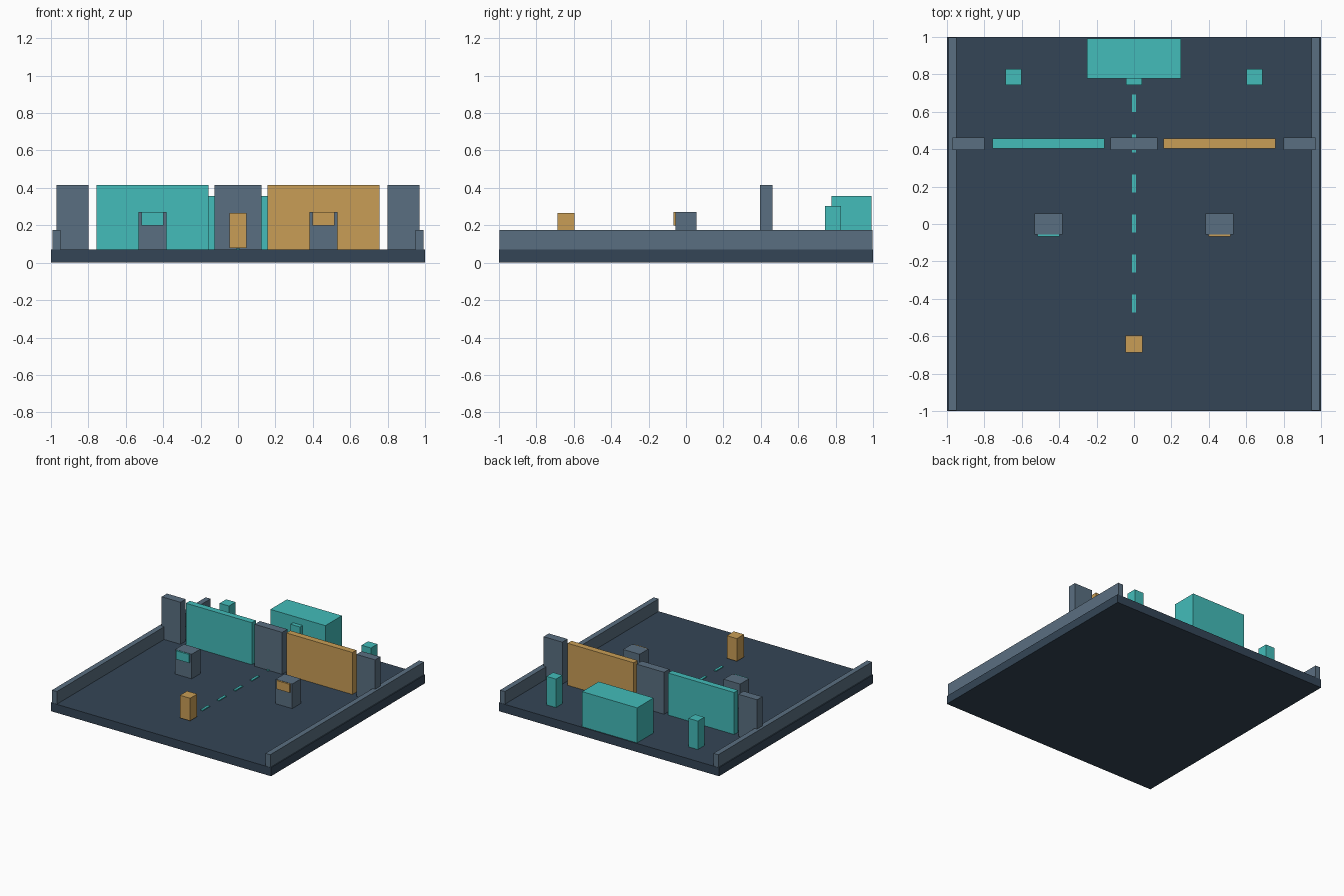
import bpy

cube = bpy.data.objects.get("Cube")
if cube:
    bpy.data.objects.remove(cube, do_unlink=True)


def material(name, hex_code):
    """Flat material from an sRGB hex code, stored as linear values."""
    rgb = [int(hex_code[i:i + 2], 16) / 255 for i in (0, 2, 4)]
    lin = [((c + 0.055) / 1.055) ** 2.4 if c > 0.04 else c / 12.92 for c in rgb]
    mat = bpy.data.materials.new(name)
    mat.use_nodes = True
    mat.diffuse_color = (*lin, 1)
    bsdf = mat.node_tree.nodes["Principled BSDF"]
    bsdf.inputs["Base Color"].default_value = (*lin, 1)
    bsdf.inputs["Roughness"].default_value = 0.8
    return mat


navy = material("dark_navy", "344556")
slate = material("slate_grey", "5A6F81")
teal = material("teal", "43BCBA")
amber = material("amber", "C99E56")

FLOOR = 0.07


def box(name, mat, x, y, z):
    """Box from (low, high) ranges on each axis."""
    ranges = (x, y, z)
    bpy.ops.mesh.primitive_cube_add(size=1, location=[(a + b) / 2 for a, b in ranges])
    obj = bpy.context.object
    obj.name = name
    obj.scale = [b - a for a, b in ranges]
    bpy.ops.object.transform_apply(location=False, rotation=False, scale=True)
    obj.data.materials.append(mat)
    return obj


def around(centre, width):
    return (centre - width / 2, centre + width / 2)


# Floor slab
box("floor", navy, (-1, 1), (-1, 1), (0, FLOOR))

# Paired parts on the right (-x) and left (+x)
for side, s, accent in (("right", -1, teal), ("left", 1, amber)):
    box(side + "_rail", slate, around(s * 0.97, 0.044), (-0.998, 0.998), (FLOOR, 0.174))
    box(side + "_wall_pier", slate, around(s * 0.885, 0.17), (0.395, 0.463), (FLOOR, 0.415))
    box(side + "_door_panel", accent, around(s * 0.457, 0.6), (0.405, 0.456), (FLOOR, 0.415))
    box(side + "_console", slate, around(s * 0.457, 0.15), (-0.056, 0.057), (FLOOR, 0.272))
    box(side + "_console_screen", accent, around(s * 0.457, 0.118), (-0.068, -0.056), (0.2, 0.27))

# Central pier of the dividing wall
box("centre_wall_pier", slate, (-0.125, 0.125), (0.395, 0.463), (FLOOR, 0.415))

# Rear block and the row of posts
box("rear_block", teal, (-0.25, 0.25), (0.777, 0.992), (FLOOR, 0.358))
for name, x in (("right_post", -0.645), ("centre_post", 0), ("left_post", 0.645)):
    box(name, teal, around(x, 0.085), around(0.786, 0.085), (FLOOR, 0.304))

# Front marker, raised just clear of the floor
box("front_marker", amber, around(0, 0.092), around(-0.641, 0.092), (0.08, 0.266))

# Dashed guide line along the middle
for i in range(6):
    box(f"guide_dash_{i + 1}", teal, around(0, 0.021),
        around(-0.425 + i * 0.214, 0.095), (FLOOR, 0.077))
